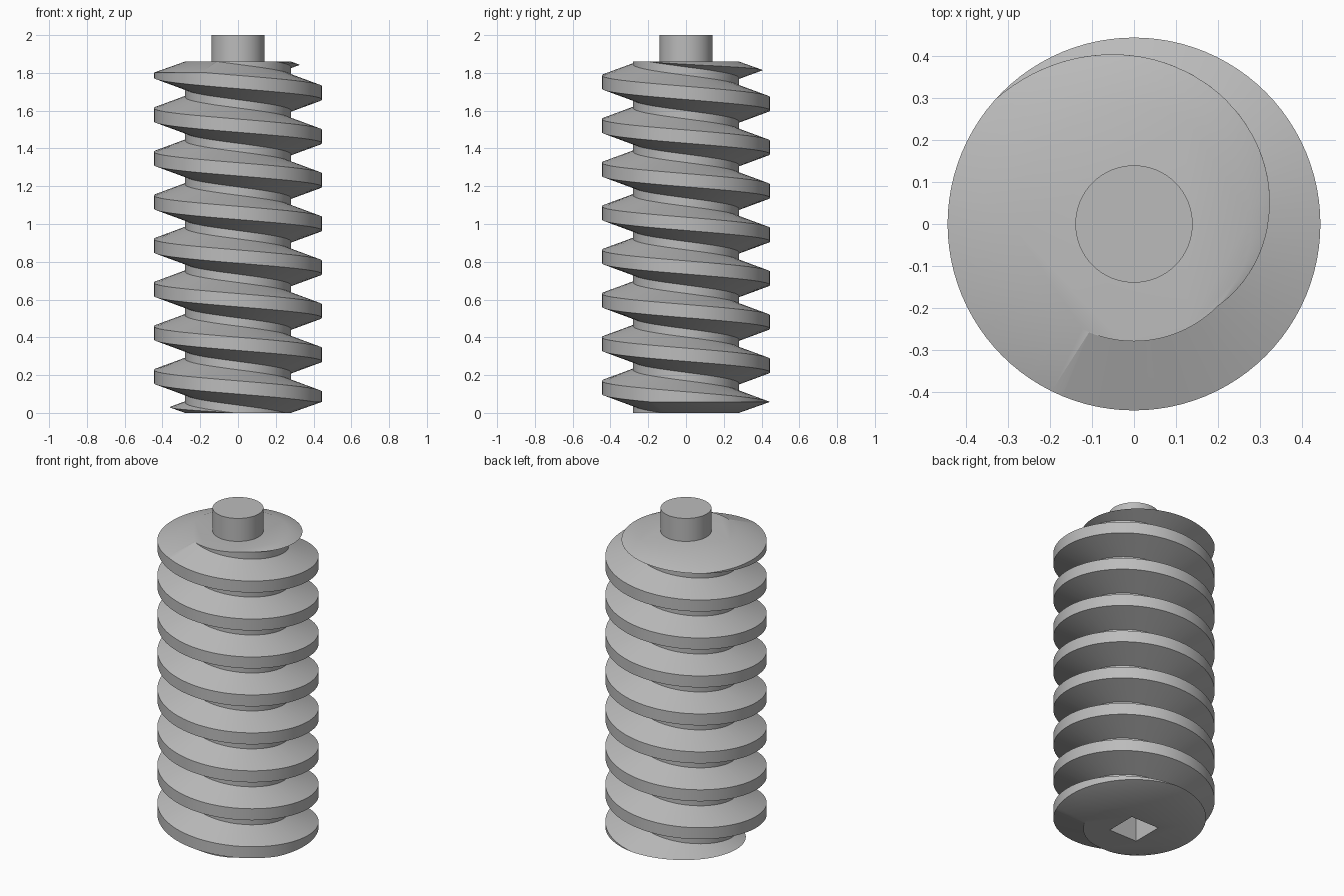
import bpy
import bmesh
from math import cos, sin, pi, radians

SEG = 96            # sides per turn
PITCH = 0.231
ROOT, CREST = 0.28, 0.445
TOP = 1.86          # height of the threaded body
SLOPE = 0.354       # flank rise per unit of radius
FIRST = 0.077       # thread centre height at +x

cube = bpy.data.objects.get("Cube")
if cube:
    bpy.data.objects.remove(cube, do_unlink=True)

steel = bpy.data.materials.new("grey_steel")
steel.use_nodes = True
grey = (0.5, 0.5, 0.5, 1)
steel.diffuse_color = grey
steel.node_tree.nodes["Principled BSDF"].inputs["Base Color"].default_value = grey


def make_object(name, bm):
    bmesh.ops.recalc_face_normals(bm, faces=bm.faces)
    mesh = bpy.data.meshes.new(name)
    bm.to_mesh(mesh)
    bm.free()
    mesh.materials.append(steel)
    obj = bpy.data.objects.new(name, mesh)
    bpy.context.collection.objects.link(obj)
    return obj


def skin(name, rings):
    """Join equal rings of points with quads and cap both ends."""
    bm = bmesh.new()
    loops = [[bm.verts.new(p) for p in ring] for ring in rings]
    for a, b in zip(loops, loops[1:]):
        for i in range(len(a)):
            j = (i + 1) % len(a)
            bm.faces.new((a[i], a[j], b[j], b[i]))
    bm.faces.new(loops[0])
    bm.faces.new(loops[-1])
    return make_object(name, bm)


def lathe(name, profile):
    angles = [2 * pi * i / SEG for i in range(SEG)]
    return skin(name, [[(r * cos(a), r * sin(a), z) for a in angles] for r, z in profile])


def combine(target, tool, operation):
    mod = target.modifiers.new(operation.lower(), "BOOLEAN")
    mod.operation = operation
    mod.solver = "EXACT"
    mod.object = tool
    bpy.context.view_layer.objects.active = target
    bpy.ops.object.modifier_apply(modifier=mod.name)
    bpy.data.objects.remove(tool, do_unlink=True)


# Left-handed thread: trapezoid section swept past both ends of the body
half_crest = 0.035
half_root = half_crest + SLOPE * (CREST - ROOT)
inner = ROOT - 0.03
half_inner = half_root + SLOPE * (ROOT - inner)
section = [(inner, -half_inner), (CREST, -half_crest), (CREST, half_crest), (inner, half_inner)]
rings = []
for i in range(11 * SEG + 1):
    a = -2 * pi * i / SEG
    z = FIRST + PITCH * (i / SEG - 2)
    rings.append([(r * cos(a), r * sin(a), z + dz) for r, dz in section])
thread = skin("thread", rings)

# Core with the thread, trimmed by an envelope with conical ends
body = lathe("worm_body", [(ROOT, -0.3), (ROOT, TOP + 0.3)])
combine(body, thread, "UNION")
rim = 0.55
drop = SLOPE * (rim - ROOT)
envelope = lathe("envelope", [(ROOT, 0), (rim, drop), (rim, TOP - drop), (ROOT, TOP)])
combine(body, envelope, "INTERSECT")

# Square drive socket in the bottom
bm = bmesh.new()
bmesh.ops.create_cube(bm, size=1)
bmesh.ops.scale(bm, vec=(0.19, 0.19, 0.4), verts=bm.verts)
combine(body, make_object("socket_cutter", bm), "DIFFERENCE")

# Round shaft end on top
shaft = lathe("shaft_end", [(0.14, TOP - 0.02), (0.14, 2.0)])

for obj in (body, shaft):
    bpy.ops.object.select_all(action="DESELECT")
    obj.select_set(True)
    bpy.context.view_layer.objects.active = obj
    bpy.ops.object.shade_smooth_by_angle(angle=radians(30))
